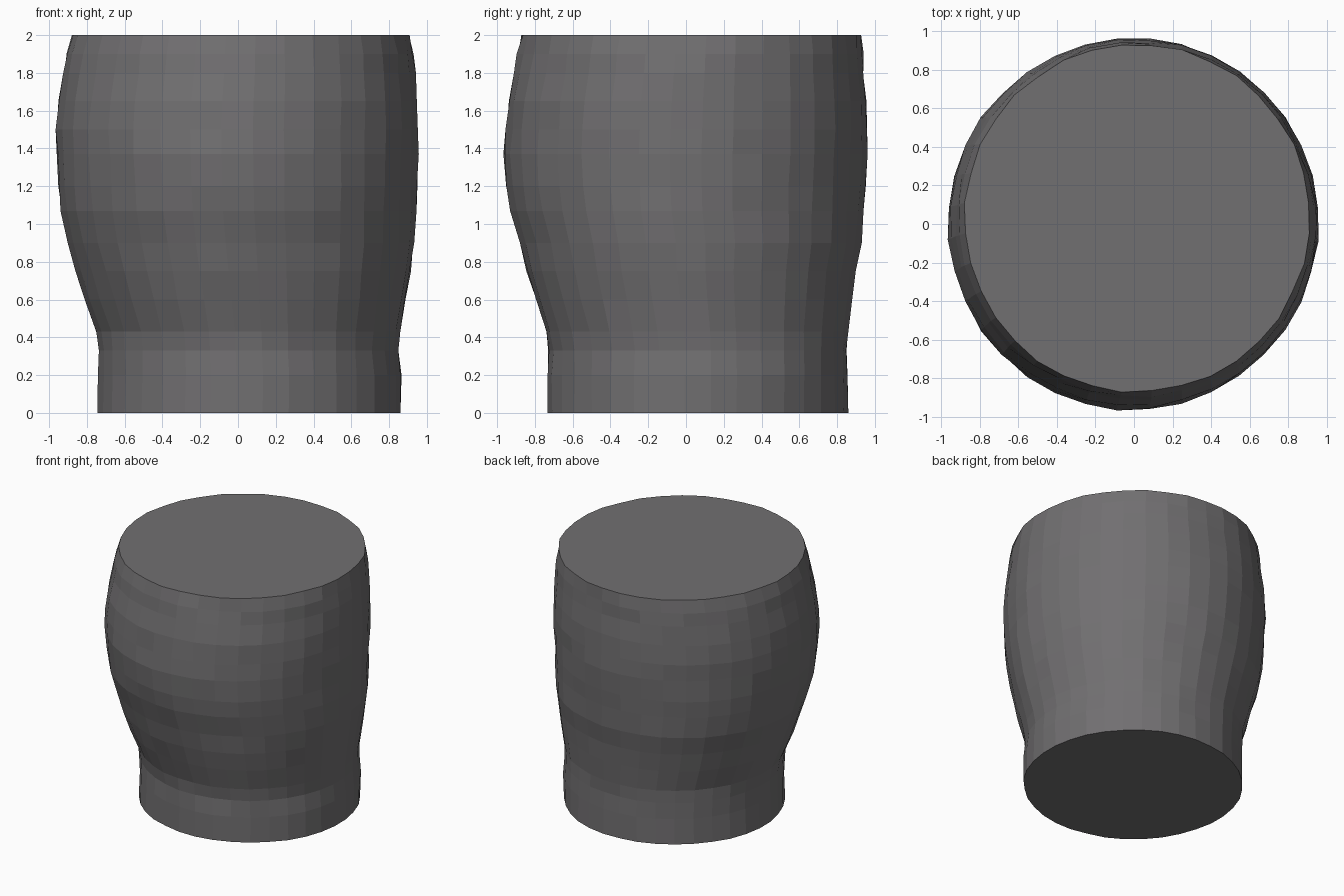
import bpy, bmesh, math, random

random.seed(4)
SIDES = 36

# Profile: height, left x, right x, front y, back y
PROFILE = [
    (0.00, -0.745, 0.865, -0.735, 0.86),
    (0.20, -0.74, 0.865, -0.735, 0.86),
    (0.33, -0.74, 0.855, -0.73, 0.855),
    (0.43, -0.75, 0.86, -0.745, 0.86),
    (0.60, -0.81, 0.89, -0.80, 0.88),
    (0.75, -0.86, 0.915, -0.845, 0.90),
    (0.90, -0.905, 0.935, -0.88, 0.93),
    (1.07, -0.94, 0.945, -0.93, 0.94),
    (1.20, -0.95, 0.95, -0.95, 0.95),
    (1.37, -0.96, 0.955, -0.965, 0.96),
    (1.50, -0.965, 0.955, -0.955, 0.96),
    (1.65, -0.95, 0.95, -0.94, 0.955),
    (1.80, -0.925, 0.94, -0.91, 0.945),
    (1.90, -0.91, 0.93, -0.895, 0.94),
    (2.00, -0.88, 0.91, -0.87, 0.93),
]

stone = bpy.data.materials.new("mid grey stone")
stone.diffuse_color = (0.165, 0.16, 0.165, 1)

# Slightly uneven leaning body, lofted through the profile rings
bm = bmesh.new()
rings = []
for z, xl, xr, yf, yb in PROFILE:
    ring = []
    for i in range(SIDES):
        a = 2 * math.pi * (i + 0.5) / SIDES
        k = 1 + random.uniform(-0.006, 0.006)
        x = (xl + xr) / 2 + (xr - xl) / 2 * k * math.cos(a)
        y = (yf + yb) / 2 + (yb - yf) / 2 * k * math.sin(a)
        ring.append(bm.verts.new((x, y, z)))
    rings.append(ring)
for lo, hi in zip(rings, rings[1:]):
    for i in range(SIDES):
        j = (i + 1) % SIDES
        bm.faces.new((lo[i], lo[j], hi[j], hi[i]))

# Flat end caps
bm.faces.new(rings[0][::-1])
bm.faces.new(rings[-1])

mesh = bpy.data.meshes.new("stone_body")
bm.to_mesh(mesh)
bm.free()
mesh.materials.append(stone)
body = bpy.data.objects.new("stone_body", mesh)
bpy.context.collection.objects.link(body)
